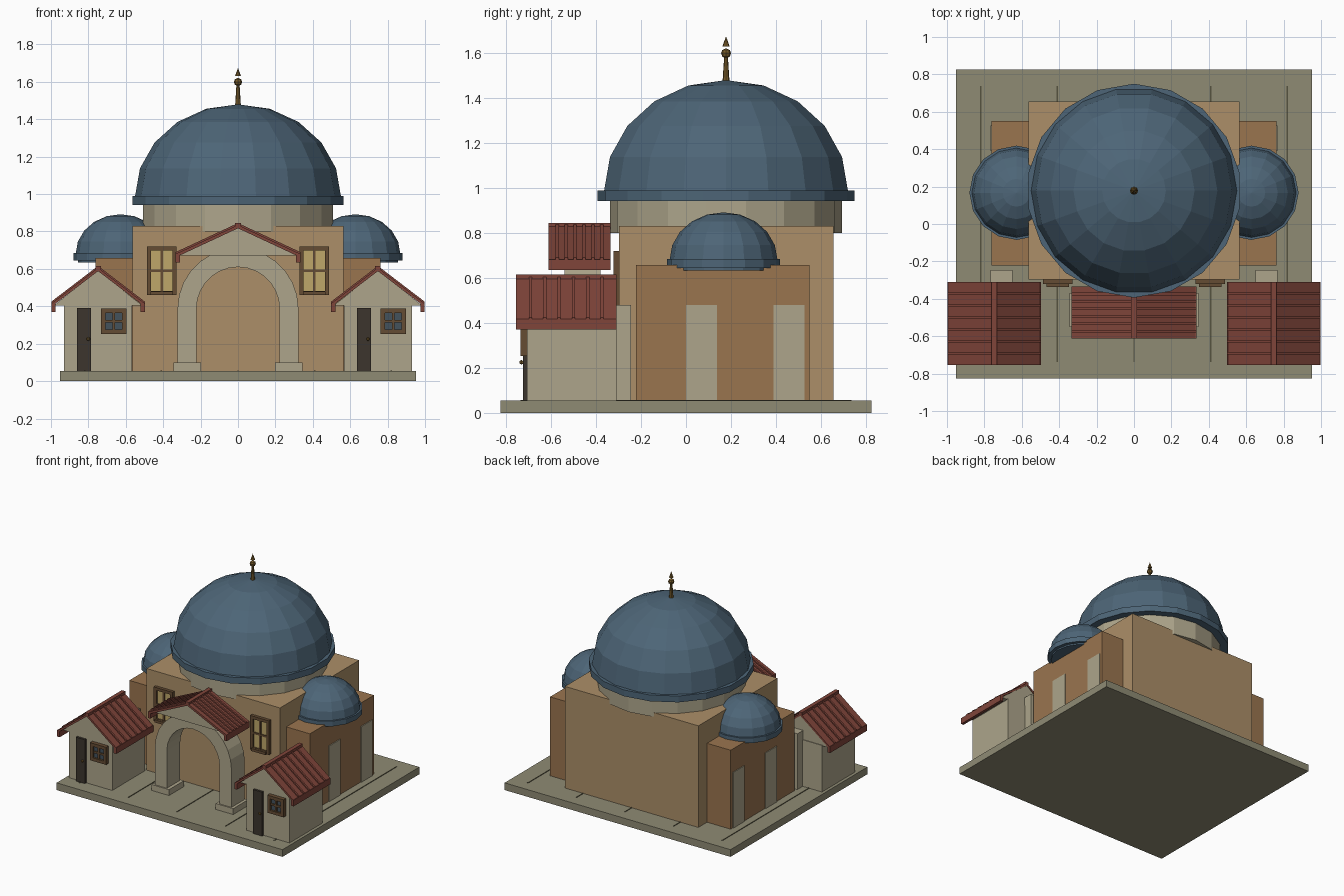
import bpy, bmesh
from math import sin, cos, pi

if "Cube" in bpy.data.objects:
    bpy.data.objects.remove(bpy.data.objects["Cube"])

def mat(name, hexa):
    rgb = [int(hexa[i:i + 2], 16) / 255 for i in (0, 2, 4)]
    m = bpy.data.materials.new(name)
    m.diffuse_color = [c / 12.92 if c < 0.04 else ((c + 0.055) / 1.055) ** 2.4 for c in rgb] + [1]
    m.use_nodes = True
    m.node_tree.nodes["Principled BSDF"].inputs["Base Color"].default_value = m.diffuse_color
    return m

STONE = mat("paving", "8F8B74")
DARK = mat("joint", "55523F")
SAND = mat("sand_wall", "AC8F68")
BROWN = mat("wing_wall", "9A754F")
CREAM = mat("cream", "ADA58B")
BLUE = mat("dome_blue", "4D6577")
RED = mat("roof_red", "80453A")
WOOD = mat("wood", "654C33")
DOOR = mat("door_dark", "3C352D")
GLOW = mat("lit_glass", "BFA76A")
GLASS = mat("dark_glass", "44525C")
GOLD = mat("gold", "7A5E2C")

def finish(bm, name, m):
    bmesh.ops.recalc_face_normals(bm, faces=bm.faces)
    me = bpy.data.meshes.new(name)
    bm.to_mesh(me)
    bm.free()
    me.materials.append(m)
    ob = bpy.data.objects.new(name, me)
    bpy.context.collection.objects.link(ob)
    return ob

def prism(name, pts, y0, y1, m):
    """Extrude an x-z outline along y."""
    bm = bmesh.new()
    f = bm.faces.new([bm.verts.new((x, y0, z)) for x, z in pts])
    ext = bmesh.ops.extrude_face_region(bm, geom=[f])["geom"]
    bmesh.ops.translate(bm, vec=(0, y1 - y0, 0),
                        verts=[v for v in ext if isinstance(v, bmesh.types.BMVert)])
    return finish(bm, name, m)

def box(name, x0, x1, y0, y1, z0, z1, m):
    return prism(name, [(x0, z0), (x1, z0), (x1, z1), (x0, z1)], y0, y1, m)

def lathe(name, profile, cx, cy, segs, m, phase=0.0):
    """Revolve (radius, z) points around a vertical axis, capped at both ends."""
    bm = bmesh.new()
    rings = []
    for r, z in profile:
        if r == 0:
            rings.append([bm.verts.new((cx, cy, z))] * segs)
        else:
            rings.append([bm.verts.new((cx + r * cos(phase + 2 * pi * i / segs),
                                        cy + r * sin(phase + 2 * pi * i / segs), z))
                          for i in range(segs)])
    for a, b in zip(rings, rings[1:]):
        for i in range(segs):
            j = (i + 1) % segs
            bm.faces.new(list(dict.fromkeys([a[i], a[j], b[j], b[i]])))
    for (r, _), ring in ((profile[0], rings[0]), (profile[-1], rings[-1])):
        if r:
            bm.faces.new(ring)
    return finish(bm, name, m)

def dome(name, cx, cy, z, r, h, segs, rings=5):
    pts = [(r * cos(pi / 2 * k / rings), z + h * sin(pi / 2 * k / rings)) for k in range(rings)]
    lathe(name, pts + [(0, z + h)], cx, cy, segs, BLUE)

def roof(name, cx, y0, y1, half, ze, zr, tiles=7):
    """Gabled tile roof: slabs, ribs, ridge cap and eave beams."""
    t = 0.018
    prism(name + "_slab", [(cx - half, ze), (cx, zr), (cx + half, ze), (cx + half, ze - t),
                           (cx, zr - t), (cx - half, ze - t)], y0, y1, RED)
    for s in (-1, 1):
        for k in range(1, tiles):
            y = y0 + (y1 - y0) * k / tiles
            prism(name + "_rib", [(cx, zr - 0.004), (cx, zr + 0.01), (cx + s * half, ze + 0.01),
                                  (cx + s * half, ze - 0.004)], y - 0.007, y + 0.007, RED)
        a, b = sorted((cx + s * half, cx + s * (half - 0.022)))
        box(name + "_eave", a, b, y0, y1, ze - 0.045, ze + 0.003, RED)
    box(name + "_ridge", cx - 0.015, cx + 0.015, y0, y1, zr - 0.012, zr + 0.01, RED)

def window(name, cx, cz, w, h, yw, fr, pane, depth):
    """Framed 2x2 window standing on a wall at y = yw."""
    x0, x1, z0, z1 = cx - w / 2, cx + w / 2, cz - h / 2, cz + h / 2
    box(name + "_glass", x0 + fr / 2, x1 - fr / 2, yw - depth * 0.5, yw, z0 + fr / 2, z1 - fr / 2, pane)
    for a, b in ((x0, x0 + fr), (x1 - fr, x1)):
        box(name + "_jamb", a, b, yw - depth, yw, z0, z1, WOOD)
    for a, b in ((z0, z0 + fr), (z1 - fr, z1)):
        box(name + "_rail", x0 + fr, x1 - fr, yw - depth, yw, a, b, WOOD)
    box(name + "_mullion", cx - 0.007, cx + 0.007, yw - depth * 0.8, yw, z0 + fr, z1 - fr, WOOD)
    box(name + "_transom", x0 + fr, x1 - fr, yw - depth * 0.8, yw, cz - 0.007, cz + 0.007, WOOD)

# Paved platform with joints
G = 0.055
box("platform", -0.953, 0.953, -0.825, 0.825, 0, G, STONE)
for x in (-0.82, -0.41, 0, 0.41, 0.82):
    box("paving_joint", x - 0.004, x + 0.004, -0.737, 0.737, G - 0.01, G + 0.003, DARK)

# Main hall, drum and great dome
CY = 0.178
box("main_hall", -0.563, 0.563, -0.298, 0.655, G, 0.83, SAND)
lathe("drum", [(0.515, 0.80), (0.515, 0.95)], 0, CY, 18, CREAM, pi / 2)
lathe("dome_rim", [(0.572, 0.942), (0.572, 0.99)], 0, CY, 18, BLUE, pi / 2)
dome("great_dome", 0, CY, 0.985, 0.551, 0.495, 18)

# Finial
lathe("finial_stem", [(0.016, 1.465), (0.008, 1.59)], 0, CY, 8, GOLD)
lathe("finial_ball", [(0, 1.575), (0.017, 1.585), (0.022, 1.6), (0.017, 1.613), (0, 1.622)], 0, CY, 8, GOLD)
lathe("finial_tip", [(0.016, 1.63), (0, 1.675)], 0, CY, 8, GOLD)

# Side wings with pilasters and small domes
for s in (-1, 1):
    a, b = sorted((s * 0.5, s * 0.762))
    box("side_wing", a, b, -0.222, 0.55, G, 0.657, BROWN)
    a, b = sorted((s * 0.65, s * 0.768))
    for y in (-0.313, 0.069, 0.458):
        box("pilaster", a, b, y - 0.068, y + 0.068, G, 0.48, CREAM)
    cx, cy = s * 0.628, 0.167
    lathe("small_drum", [(0.227, 0.634), (0.227, 0.66)], cx, cy, 16, BLUE)
    lathe("small_rim", [(0.252, 0.645), (0.252, 0.685)], cx, cy, 16, BLUE)
    dome("small_dome", cx, cy, 0.68, 0.24, 0.212, 16)
    window("hall_window", s * 0.407, 0.59, 0.158, 0.26, -0.298, 0.022, GLOW, 0.024)
    box("hall_window_sill", s * 0.407 - 0.06, s * 0.407 + 0.06, -0.338, -0.298, 0.46, 0.48, WOOD)

# Corner houses
for cx in (-0.748, 0.748):
    box("house_wall", cx - 0.182, cx + 0.182, -0.707, -0.31, G, 0.41, CREAM)
    prism("house_gable", [(cx - 0.235, 0.405), (cx + 0.235, 0.405), (cx, 0.592)], -0.707, -0.315, CREAM)
    roof("house_roof", cx, -0.755, -0.31, 0.25, 0.415, 0.606)
    box("house_door", cx - 0.113, cx - 0.037, -0.725, -0.70, G, 0.39, DOOR)
    lathe("door_knob", [(0, 0.215), (0.009, 0.22), (0.009, 0.23), (0, 0.235)], cx - 0.053, -0.732, 8, GOLD)
    window("house_window", cx + 0.083, 0.32, 0.136, 0.134, -0.707, 0.024, GLASS, 0.03)

# Entrance portico: arch, plinths, gable and roof
SP, RO, RI, N = 0.388, 0.323, 0.222, 14
outer = [(RO * cos(pi * k / N), SP + RO * sin(pi * k / N)) for k in range(N + 1)]
inner = [(RI * cos(pi * k / N), SP + RI * sin(pi * k / N)) for k in range(N, -1, -1)]
prism("arch", [(RO, G)] + outer + [(-RO, G), (-RI, G)] + inner + [(RI, G)], -0.54, -0.38, CREAM)
for s in (-1, 1):
    box("arch_plinth", s * 0.271 - 0.074, s * 0.271 + 0.074, -0.55, -0.37, G, 0.10, CREAM)
prism("portico_gable", [(-0.32, 0.672), (0.32, 0.672), (0, 0.822)], -0.575, -0.345, CREAM)
roof("portico_roof", 0, -0.612, -0.335, 0.333, 0.68, 0.835)
